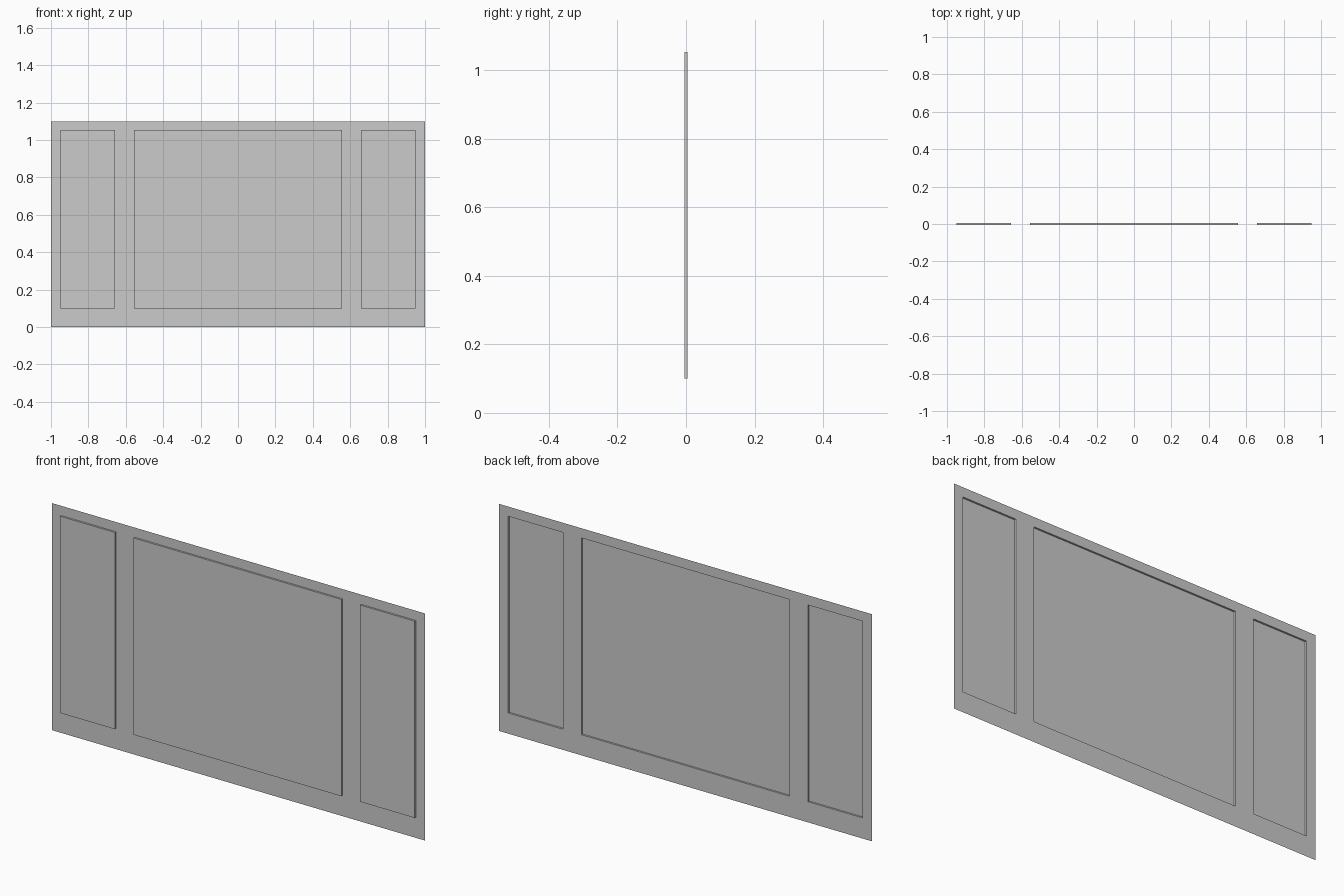
import bpy, bmesh

if "Cube" in bpy.data.objects:
    bpy.data.objects.remove(bpy.data.objects["Cube"])

HALF_DEPTH = 0.0045
XS = [-1, -0.95, -0.657, -0.557, 0.557, 0.657, 0.95, 1]
ZS = [0, 0.1, 1.053, 1.1]

bm = bmesh.new()

# Flat sheet, divided along the panel borders, facing the front
grid = [[bm.verts.new((x, HALF_DEPTH, z)) for x in XS] for z in ZS]
panels = []
for r in range(len(ZS) - 1):
    for c in range(len(XS) - 1):
        f = bm.faces.new((grid[r][c], grid[r][c + 1],
                          grid[r + 1][c + 1], grid[r + 1][c]))
        if r == 1 and c in (1, 3, 5):
            panels.append(f)

# Three panels pressed forward: raised in front, hollow behind
for f in panels:
    res = bmesh.ops.extrude_discrete_faces(bm, faces=[f])
    bmesh.ops.translate(bm, vec=(0, -2 * HALF_DEPTH, 0),
                        verts=res["faces"][0].verts)

mesh = bpy.data.meshes.new("panelled_sheet")
bm.to_mesh(mesh)
bm.free()
bpy.context.collection.objects.link(bpy.data.objects.new("panelled_sheet", mesh))
